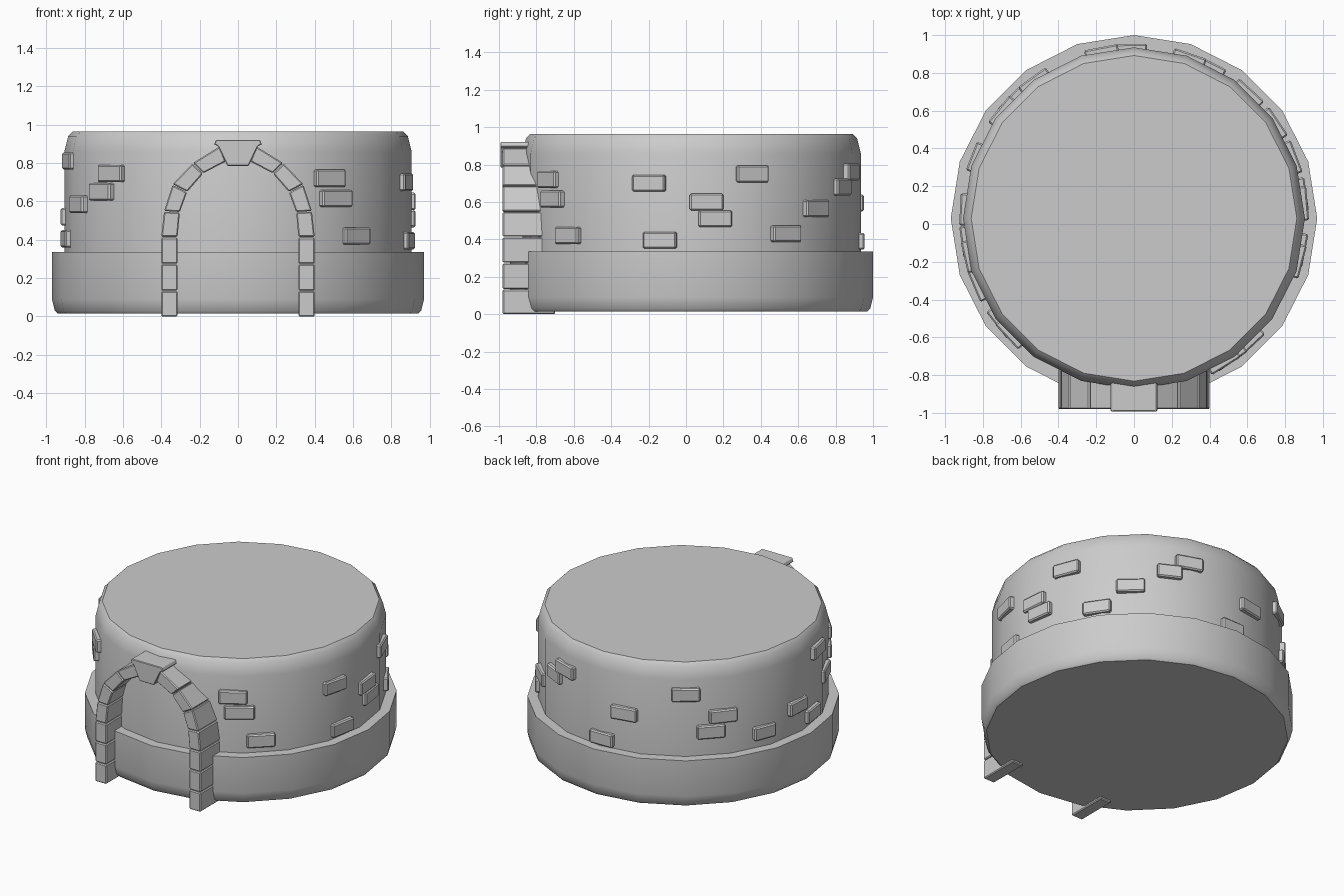
import bpy, bmesh, math
from mathutils import Matrix, Vector

if "Cube" in bpy.data.objects:
    bpy.data.objects.remove(bpy.data.objects["Cube"])

CY = 0.03      # centre of the round tower in y
SIDES = 20


def finish(bm, name, bevel=0.0, angle=35):
    bmesh.ops.recalc_face_normals(bm, faces=bm.faces)
    me = bpy.data.meshes.new(name)
    bm.to_mesh(me)
    bm.free()
    ob = bpy.data.objects.new(name, me)
    bpy.context.collection.objects.link(ob)
    if bevel:
        m = ob.modifiers.new("bevel", "BEVEL")
        m.width = bevel
        m.segments = 1
    elif angle:
        bpy.ops.object.select_all(action='DESELECT')
        ob.select_set(True)
        bpy.context.view_layer.objects.active = ob
        bpy.ops.object.shade_smooth_by_angle(angle=math.radians(angle))
    return ob


def lathe(name, profile, cap_bottom=False, cap_top=False):
    bm = bmesh.new()
    rings = []
    for r, z in profile:
        rings.append([bm.verts.new((r * math.cos(2 * math.pi * i / SIDES),
                                    CY + r * math.sin(2 * math.pi * i / SIDES), z))
                      for i in range(SIDES)])
    for a, b in zip(rings, rings[1:]):
        for i in range(SIDES):
            j = (i + 1) % SIDES
            bm.faces.new((a[i], a[j], b[j], b[i]))
    if cap_bottom:
        bm.faces.new(rings[0][::-1])
    if cap_top:
        bm.faces.new(rings[-1])
    return finish(bm, name)


def prism(name, pts, y0, y1, bevel=0.006):
    bm = bmesh.new()
    f = [bm.verts.new((x, y0, z)) for x, z in pts]
    b = [bm.verts.new((x, y1, z)) for x, z in pts]
    bm.faces.new(f)
    bm.faces.new(b[::-1])
    for i in range(len(pts)):
        j = (i + 1) % len(pts)
        bm.faces.new((f[i], b[i], b[j], f[j]))
    return finish(bm, name, bevel)


# Plinth and wall
lathe("plinth", [(0.94, 0.015), (0.955, 0.03), (0.97, 0.09), (0.97, 0.335), (0.89, 0.335)],
      cap_bottom=True)
lathe("wall", [(0.905, 0.33), (0.905, 0.86), (0.885, 0.94), (0.862, 0.964)], cap_top=True)

# Arch stones: joints as (outer x, outer z, inner x, inner z), mirrored
joints = [(.40, 0, .315, 0), (.40, .135, .315, .135), (.40, .275, .315, .275),
          (.40, .415, .315, .415), (.385, .55, .303, .545), (.34, .69, .265, .65),
          (.235, .80, .18, .747), (.09, .89, .06, .81)]
for side in (-1, 1):
    for k, (a, b) in enumerate(zip(joints, joints[1:])):
        corners = [Vector(a[:2]), Vector(a[2:]), Vector(b[2:]), Vector(b[:2])]
        gap = 0.03     # narrow mortar joint
        q = [corners[0], corners[1],
             corners[2].lerp(corners[1], gap), corners[3].lerp(corners[0], gap)]
        prism("arch_stone", [(side * p.x, p.y) for p in q], -0.98, -0.70)
prism("keystone", [(-.055, .785), (.055, .785), (.105, .89), (.125, .895),
                   (.115, .92), (-.115, .92), (-.125, .895), (-.105, .89)],
      -0.992, -0.74, 0.004)

# Loose bricks on the wall: (angle, height, width)
bricks = [(-58, .72, .18), (-55.5, .615, .19), (-47, .42, .18),
          (-14.6, .70, .18), (-10.8, .395, .18), (5, .60, .18), (8, .51, .18),
          (21, .75, .18), (34, .43, .18), (47.5, .565, .18), (63, .68, .16), (71, .76, .18),
          (91, .39, .17), (101, .595, .18), (126, .76, .18), (141, .60, .18),
          (136, .50, .18), (159, .435, .16), (177, .52, .17), (188, .405, .17),
          (193, .81, .17), (203, .585, .18), (218, .65, .18), (223, .745, .18)]
for deg, z, w in bricks:
    bm = bmesh.new()
    bmesh.ops.create_cube(bm, size=1)
    place = (Matrix.Translation((0, CY, z)) @ Matrix.Rotation(math.radians(deg), 4, 'Z')
             @ Matrix.Translation((0.895, 0, 0)) @ Matrix.Diagonal((0.055, w, 0.09, 1)))
    bmesh.ops.transform(bm, matrix=place, verts=bm.verts)
    finish(bm, "wall_brick", bevel=0.008)
